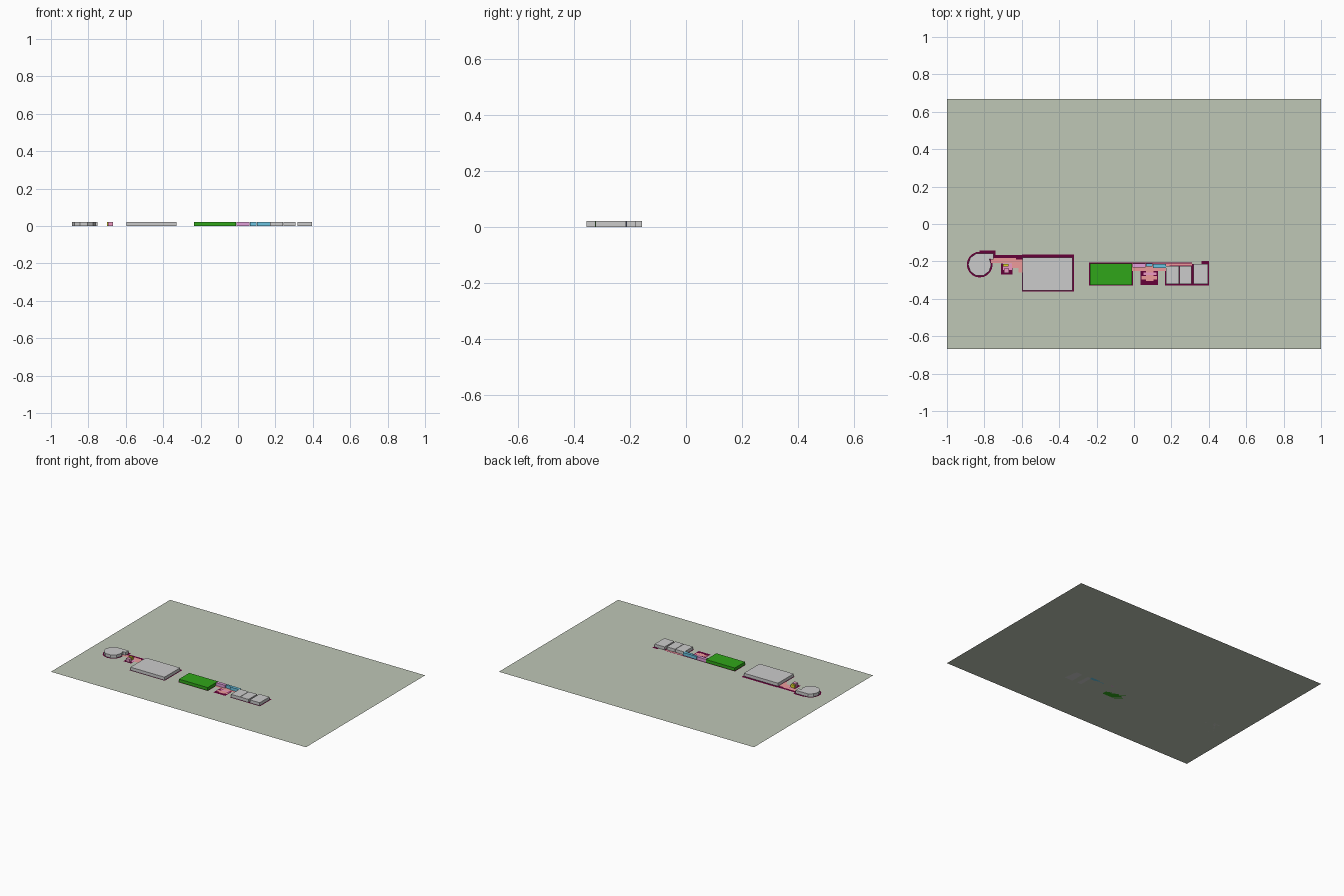
import bpy, math

if "Cube" in bpy.data.objects:
    bpy.data.objects.remove(bpy.data.objects["Cube"])

H = 0.022    # room height
FLOOR = 0.001


def mat(name, r, g, b, a=1.0):
    m = bpy.data.materials.new(name)
    m.diffuse_color = (r, g, b, a)
    m.use_nodes = True
    m.node_tree.nodes["Principled BSDF"].inputs["Base Color"].default_value = m.diffuse_color
    return m


SITE = mat("site_green", 0.52, 0.57, 0.47, 0.75)
MAROON = mat("maroon", 0.13, 0.0, 0.04)
SALMON = mat("salmon", 0.85, 0.33, 0.33)
PINK = mat("pink", 0.85, 0.32, 0.55)
LILAC = mat("lilac", 0.75, 0.35, 0.7)
GREEN = mat("green", 0.03, 0.38, 0.01)
BLUE = mat("blue", 0.15, 0.55, 0.75)
YELLOW = mat("yellow", 0.75, 0.7, 0.02)


def shape(name, pts, z0, z1=None, material=None):
    """Flat outline, or a prism when z1 is given."""
    n = len(pts)
    verts = [(x, y, z0) for x, y in pts]
    faces = [tuple(range(n))]
    if z1 is not None:
        verts += [(x, y, z1) for x, y in pts]
        faces = [tuple(range(n))[::-1], tuple(range(n, 2 * n))]
        faces += [(i, (i + 1) % n, (i + 1) % n + n, i + n) for i in range(n)]
    me = bpy.data.meshes.new(name)
    me.from_pydata(verts, [], faces)
    ob = bpy.data.objects.new(name, me)
    bpy.context.collection.objects.link(ob)
    if material:
        me.materials.append(material)
    return ob


def rect(x0, x1, y0, y1):
    return [(x0, y0), (x1, y0), (x1, y1), (x0, y1)]


def circle(cx, cy, r, n=10):
    return [(cx + r * math.cos(math.tau * i / n), cy + r * math.sin(math.tau * i / n))
            for i in range(n)]


# site ground
shape("site_plane", rect(-1, 1, -0.667, 0.667), 0, None, SITE)

# maroon wall outlines lying on the site
maroon = [
    ("hall_outline", rect(-0.60, -0.322, -0.36, -0.162)),
    ("corridor_outline", rect(-0.77, -0.60, -0.19, -0.165)),
    ("round_outline", circle(-0.825, -0.217, 0.069, 20)),
    ("round_annex_outline", rect(-0.825, -0.74, -0.20, -0.143)),
    ("small_rooms_outline", rect(-0.71, -0.65, -0.27, -0.21)),
    ("green_outline", rect(-0.24, -0.006, -0.328, -0.206)),
    ("link_outline", rect(-0.01, 0.31, -0.226, -0.206)),
    ("core_outline", rect(0.035, 0.128, -0.326, -0.25)),
    ("east_outline", rect(0.165, 0.402, -0.328, -0.213)),
    ("east_corner_outline", rect(0.362, 0.402, -0.213, -0.197)),
]
for i, (name, pts) in enumerate(maroon):
    shape(name, pts, FLOOR * (0.5 + 0.02 * i), None, MAROON)

# salmon corridor floors
salmon = [
    rect(-0.765, -0.63, -0.208, -0.182), rect(-0.655, -0.597, -0.236, -0.19),
    rect(-0.617, -0.597, -0.26, -0.236), rect(-0.035, 0.19, -0.25, -0.212),
    rect(0.17, 0.31, -0.222, -0.21), rect(0.065, 0.105, -0.305, -0.25),
    rect(0.04, 0.122, -0.298, -0.278),
]
for i, pts in enumerate(salmon):
    shape(f"corridor_floor_{i}", pts, FLOOR * (1.2 + 0.02 * i), None, SALMON)

# pink service floors
for i, pts in enumerate([rect(-0.70, -0.652, -0.247, -0.21), rect(-0.692, -0.675, -0.262, -0.247),
                         rect(0.05, 0.12, -0.272, -0.258)]):
    shape(f"service_floor_{i}", pts, FLOOR * 1.5, None, PINK)

# grey room blocks
grey = [
    ("main_hall", rect(-0.595, -0.328, -0.355, -0.18)),
    ("round_room", circle(-0.825, -0.217, 0.062)),
    ("round_room_annex", [(-0.765, -0.19), (-0.75, -0.19), (-0.75, -0.157), (-0.82, -0.157)]),
    ("east_room_a", rect(0.171, 0.24, -0.322, -0.224)),
    ("east_room_b", rect(0.243, 0.307, -0.322, -0.224)),
    ("east_room_c", rect(0.318, 0.396, -0.322, -0.214)),
]
for name, pts in grey:
    shape(name, pts, 0, H)

# coloured room blocks
coloured = [
    ("green_room", rect(-0.235, -0.01, -0.325, -0.21), GREEN),
    ("lilac_room", rect(-0.008, 0.062, -0.233, -0.211), LILAC),
    ("blue_room_a", rect(0.065, 0.10, -0.226, -0.212), BLUE),
    ("blue_room_b", rect(0.102, 0.172, -0.234, -0.213), BLUE),
    ("yellow_room", rect(-0.70, -0.672, -0.228, -0.213), YELLOW),
    ("pink_room", rect(-0.695, -0.668, -0.262, -0.238), PINK),
]
for name, pts, m in coloured:
    shape(name, pts, 0, H, m)
